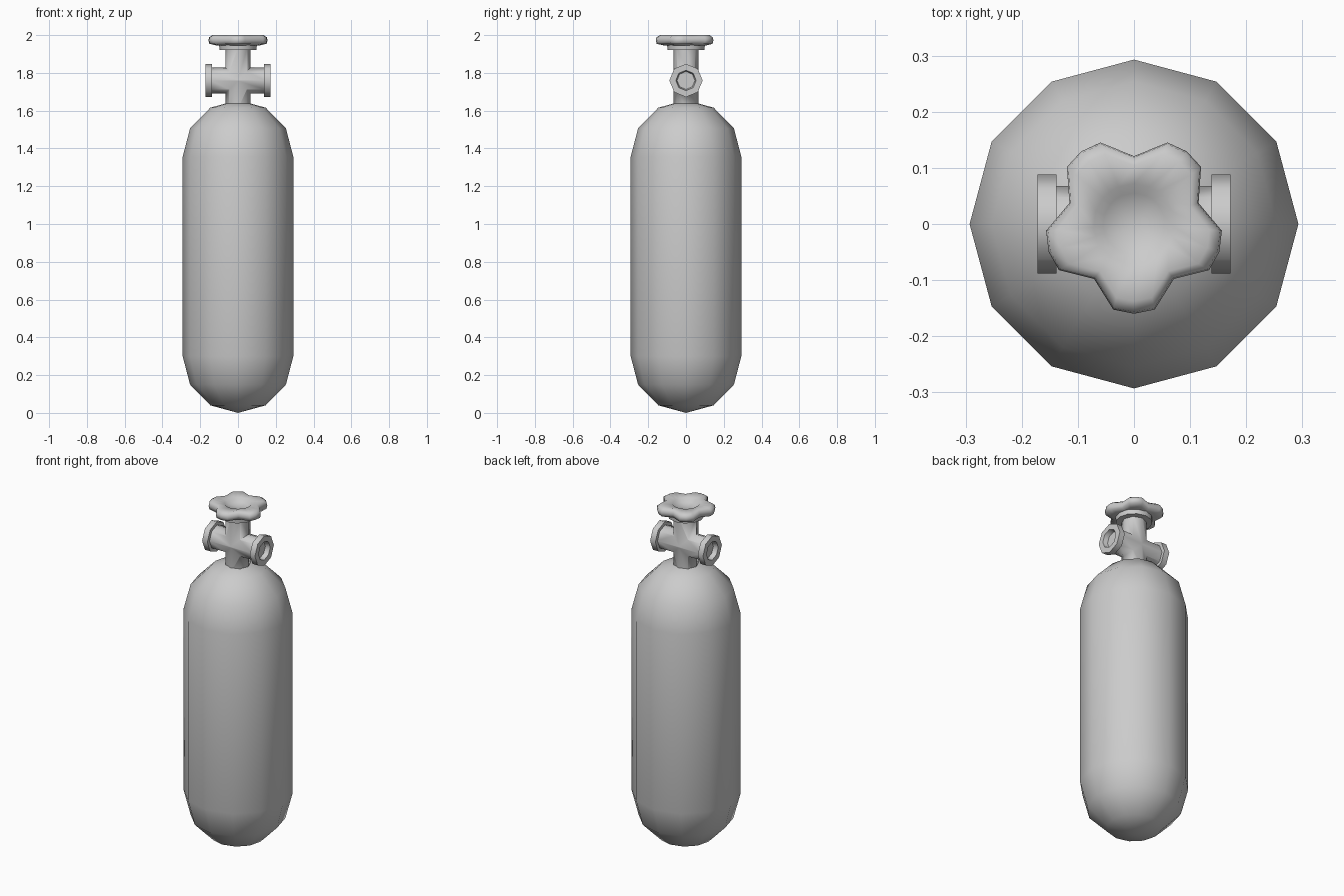
import bpy, bmesh
from math import cos, sin, pi, radians
from mathutils import Matrix

old = bpy.data.objects.get("Cube")
if old:
    bpy.data.objects.remove(old, do_unlink=True)

metal = bpy.data.materials.new("grey metal")
metal.use_nodes = True
grey = (0.6, 0.6, 0.6, 1)
metal.diffuse_color = grey
metal.node_tree.nodes["Principled BSDF"].inputs["Base Color"].default_value = grey


def circle(n):
    return [(cos(2 * pi * i / n), sin(2 * pi * i / n)) for i in range(n)]


def loft(name, outline, rings, matrix=Matrix(), smooth=180):
    """Stack scaled copies of an outline; a ring is (scale, height, roundness).
    Roundness blends the outline towards a circle. Scale 0 makes a pole."""
    bm = bmesh.new()
    loops = []
    for scale, z, blend in rings:
        if scale == 0:
            loops.append([bm.verts.new((0, 0, z))] * len(outline))
            continue
        loop = []
        for x, y in outline:
            length = (x * x + y * y) ** 0.5
            k = scale * ((1 - blend) + blend / length)
            loop.append(bm.verts.new((x * k, y * k, z)))
        loops.append(loop)
    for low, high in zip(loops, loops[1:]):
        for i in range(len(outline)):
            j = (i + 1) % len(outline)
            corners = list(dict.fromkeys((low[i], low[j], high[j], high[i])))
            bm.faces.new(corners)
    bmesh.ops.recalc_face_normals(bm, faces=bm.faces)
    bm.transform(matrix)
    mesh = bpy.data.meshes.new(name)
    bm.to_mesh(mesh)
    bm.free()
    mesh.materials.append(metal)
    obj = bpy.data.objects.new(name, mesh)
    bpy.context.collection.objects.link(obj)
    bpy.ops.object.select_all(action='DESELECT')
    obj.select_set(True)
    bpy.context.view_layer.objects.active = obj
    bpy.ops.object.shade_smooth_by_angle(angle=radians(smooth))
    return obj


def lathe(name, sides, profile, matrix=Matrix(), smooth=180):
    return loft(name, circle(sides), [(r, z, 0) for r, z in profile], matrix, smooth)


# Tank: twelve-sided capsule
R = 0.293
half = [(0, 0), (R / 2, 0.04), (R * 0.866, 0.15), (R, 0.3)]
lathe("tank", 12, half + [(r, 1.656 - z) for r, z in reversed(half)])

# Valve body: upright stem merged with a horizontal pipe
AXIS_Z = 1.76
sideways = Matrix.Translation((0, 0, AXIS_Z)) @ Matrix.Rotation(pi / 2, 4, 'Y')
stem = lathe("valve_body", 8, [(0, 1.61), (0.067, 1.61), (0.067, 1.93), (0, 1.93)], smooth=60)
pipe = lathe("pipe_cutter", 8, [(0, -0.145), (0.068, -0.145), (0.068, 0.145), (0, 0.145)],
             sideways, smooth=60)
pipe.hide_render = True
pipe.hide_set(True)
union = stem.modifiers.new("join pipe", 'BOOLEAN')
union.operation = 'UNION'
union.solver = 'EXACT'
union.object = pipe
bpy.context.view_layer.objects.active = stem
bpy.ops.object.modifier_apply(modifier=union.name)
bpy.data.objects.remove(pipe, do_unlink=True)

# Outlets: octagonal flanges with a recessed bore
for side, label in ((1, "left"), (-1, "right")):
    turn = Matrix.Translation((0, 0, AXIS_Z)) @ Matrix.Rotation(side * pi / 2, 4, 'Y')
    lathe(label + "_outlet", 8,
          [(0.06, 0.138), (0.088, 0.138), (0.088, 0.172), (0.054, 0.172), (0.046, 0.14), (0, 0.14)],
          turn, smooth=60)

# Collar under the handwheel
lathe("collar", 12, [(0.06, 1.92), (0.098, 1.92), (0.1, 1.95), (0, 1.95)], smooth=60)

# Handwheel: five lobes with a dished centre
lobes = []
for k in range(5):
    for offset, r in ((-13.6, 0.157), (0, 0.16), (13.6, 0.157), (36, 0.121)):
        a = radians(-90 + 72 * k + offset)
        lobes.append((r * cos(a), r * sin(a)))
wheel = [(0, 1.946, 0), (0.75, 1.946, 0), (0.97, 1.954, 0), (1, 1.972, 0), (0.98, 1.988, 0),
         (0.86, 2.0, 0), (0.072, 1.994, 1), (0.055, 1.976, 1), (0, 1.97, 0)]
loft("handwheel", lobes, wheel)
